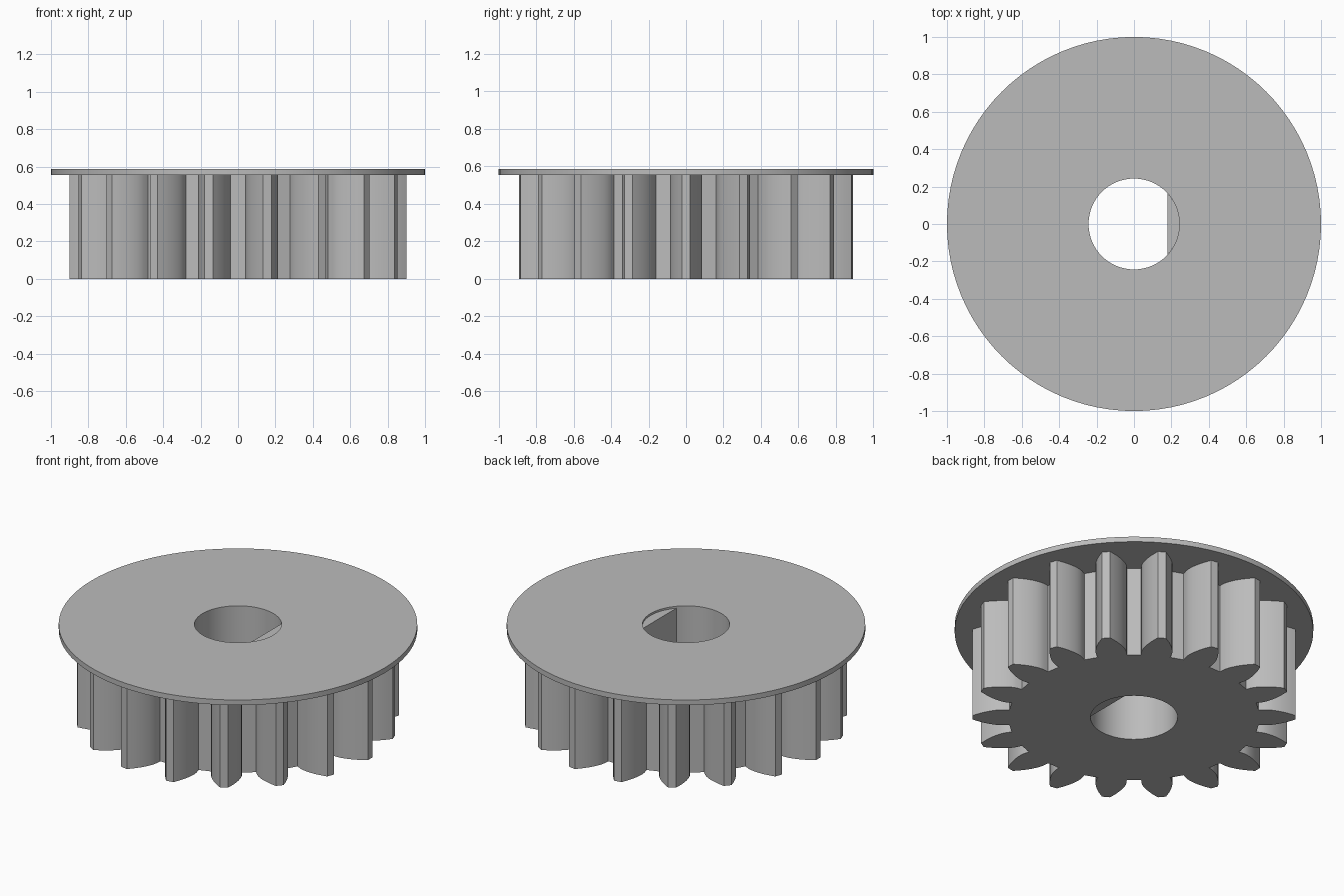
import bpy, bmesh, math

if "Cube" in bpy.data.objects:
    bpy.data.objects.remove(bpy.data.objects["Cube"])

TEETH, TIP_R, ROOT_R, PITCH_R = 18, 0.9, 0.70, 0.81
BORE_R, FLAT_X = 0.243, 0.18
GEAR_TOP, TOP = 0.555, 0.587
BASE_R = PITCH_R * math.cos(math.radians(25))

grey = bpy.data.materials.new("plain_grey")
grey.diffuse_color = (0.5, 0.5, 0.5, 1)
grey.use_nodes = True
grey.node_tree.nodes["Principled BSDF"].inputs["Base Color"].default_value = grey.diffuse_color


def polar(r, a):
    return (r * math.cos(a), r * math.sin(a))


def circle(r, n):
    return [polar(r, 2 * math.pi * i / n) for i in range(n)]


def involute(r):
    a = math.acos(min(1, BASE_R / r))
    return math.tan(a) - a


def prism(name, loops, z0, z1):
    """Extrude a flat outline (with optional hole loops) from z0 to z1."""
    bm = bmesh.new()
    edges = []
    for loop in loops:
        vs = [bm.verts.new((x, y, z0)) for x, y in loop]
        edges += [bm.edges.new((vs[i - 1], vs[i])) for i in range(len(vs))]
    bmesh.ops.triangle_fill(bm, edges=edges, use_beauty=True)
    ext = bmesh.ops.extrude_face_region(bm, geom=bm.faces[:], use_keep_orig=True)
    for g in ext["geom"]:
        if isinstance(g, bmesh.types.BMVert):
            g.co.z = z1
    bmesh.ops.recalc_face_normals(bm, faces=bm.faces[:])
    me = bpy.data.meshes.new(name)
    bm.to_mesh(me)
    bm.free()
    me.materials.append(grey)
    ob = bpy.data.objects.new(name, me)
    bpy.context.collection.objects.link(ob)
    bpy.context.view_layer.objects.active = ob
    ob.select_set(True)
    bpy.ops.object.shade_smooth_by_angle(angle=math.radians(25))
    ob.select_set(False)
    return ob


# Tooth outline: radial root, involute flank, narrow flat tip
half_base = math.pi / (2 * TEETH) + involute(PITCH_R)
flank = [(ROOT_R, half_base)]
for i in range(8):
    r = BASE_R + (TIP_R - BASE_R) * i / 7
    flank.append((r, half_base - involute(r)))
outline = []
for t in range(TEETH):
    c = 2 * math.pi * t / TEETH
    outline += [polar(r, c - a) for r, a in flank]
    outline += [polar(r, c + a) for r, a in reversed(flank)]

# Toothed body and top flange, both with a round bore
prism("gear_body", [outline, circle(BORE_R, 64)], 0, GEAR_TOP)
prism("top_flange", [circle(1.0, 96), circle(BORE_R, 64)], GEAR_TOP, TOP)

# Flat key along the +x side of the bore, set just below each end
half = math.acos(FLAT_X / BORE_R)
key = [polar(BORE_R, -half + 2 * half * i / 16) for i in range(17)]
prism("bore_flat", [key], 0.012, TOP - 0.012)
